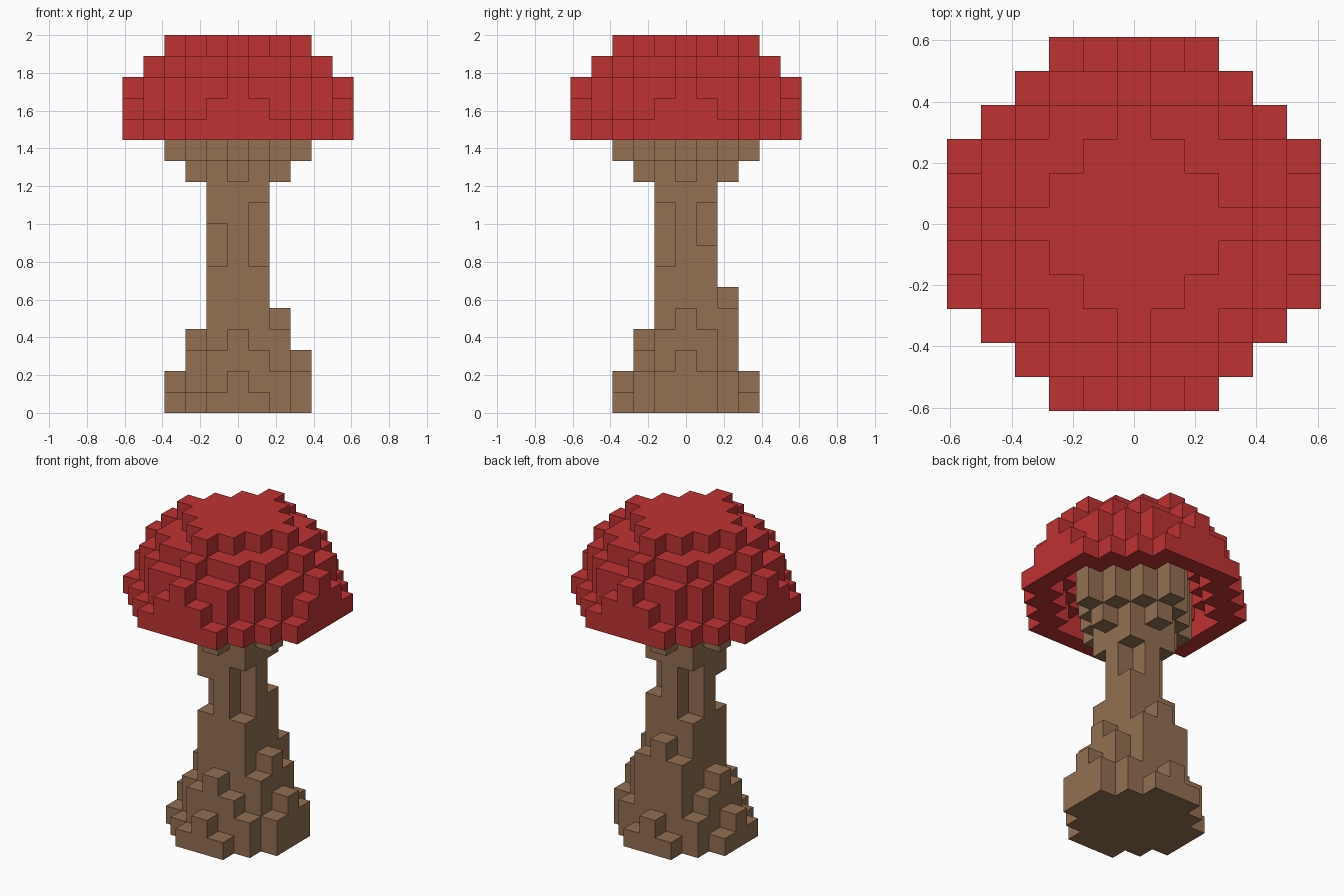
import bpy
import bmesh
from mathutils import Vector

cube = bpy.data.objects.get("Cube")
if cube:
    bpy.data.objects.remove(cube)

UNIT = 2 / 18          # edge of one block
CAP_BASE = 13          # first layer of the cap
CAP_LAYERS = 5
REACH = 7              # diagonal reach of the cap
RADIUS = 5


def make_material(name, colour):
    mat = bpy.data.materials.new(name)
    mat.use_nodes = True
    mat.diffuse_color = (*colour, 1)
    bsdf = mat.node_tree.nodes["Principled BSDF"]
    bsdf.inputs["Base Color"].default_value = (*colour, 1)
    bsdf.inputs["Roughness"].default_value = 0.9
    return mat


def build_blocks(name, cells, mat):
    """Skin a set of blocks with only its exposed square faces."""
    bm = bmesh.new()
    axes = [Vector((1, 0, 0)), Vector((0, 1, 0)), Vector((0, 0, 1))]
    for cell in cells:
        centre = Vector(cell) + axes[2] / 2
        for i in range(3):
            for sign in (-1, 1):
                normal = axes[i] * sign
                if tuple(int(c) for c in Vector(cell) + normal) in cells:
                    continue
                u = axes[(i + 1) % 3] / 2
                v = axes[(i + 2) % 3] / 2 * sign
                mid = centre + normal / 2
                corners = (mid - u - v, mid + u - v, mid + u + v, mid - u + v)
                bm.faces.new([bm.verts.new(p * UNIT) for p in corners])
    bmesh.ops.remove_doubles(bm, verts=bm.verts, dist=UNIT / 100)
    mesh = bpy.data.meshes.new(name)
    bm.to_mesh(mesh)
    bm.free()
    mesh.materials.append(mat)
    obj = bpy.data.objects.new(name, mesh)
    bpy.context.collection.objects.link(obj)
    return obj


def plan(limit, reach):
    """Block positions in a stepped, corner-cut square."""
    span = range(-limit, limit + 1)
    return [(x, y) for x in span for y in span if abs(x) + abs(y) <= reach]


def in_dome(x, y, k):
    """Stepped dome, one block fuller on its diagonal shoulders."""
    if max(x, y) > RADIUS or k >= CAP_LAYERS:
        return False
    shoulder = min(x, y, k) >= 2 and k < CAP_LAYERS - 1
    return x + y + k <= REACH + shoulder


# Cap: hollow dome, keeping blocks that touch the outside by a face or an edge
cap = set()
for k in range(CAP_LAYERS):
    for x, y in plan(RADIUS, REACH + 1):
        a, b = abs(x), abs(y)
        outward = ((a + 1, b + 1, k), (a + 1, b, k + 1), (a, b + 1, k + 1))
        if in_dome(a, b, k) and not all(in_dome(*n) for n in outward):
            cap.add((x, y, CAP_BASE + k))

# Root columns: each side has an inner and outer ridge, one block lower beside it
root = {(1, 1): 8, (-1, 1): 7, (1, -1): 7, (-1, -1): 7,
        (2, 2): 2, (-2, 2): 2, (2, -2): 2, (-2, -2): 1}
sides = [((1, 0), 5, 3), ((-1, 0), 4, 2), ((0, 1), 6, 2), ((0, -1), 4, 2)]
for (dx, dy), inner, outer in sides:
    for dist, height in ((2, inner), (3, outer)):
        for s in (-1, 0, 1):
            root[dx * dist + dy * s, dy * dist + dx * s] = height - abs(s)

# Flare columns hang from the cap down to these layers
flare_bottom = {(1, 1): 10, (0, 2): 11, (0, 3): 12, (1, 2): 12}
flare_special = {(-1, -1): 9}

stem = set()
stem_top = CAP_BASE + CAP_LAYERS - 1
for x, y in plan(3, 4):
    kind = tuple(sorted((abs(x), abs(y))))
    height = root.get((x, y), stem_top)
    bottom = flare_special.get((x, y), flare_bottom.get(kind, stem_top))
    for z in range(stem_top):
        if z < height or z >= bottom:
            stem.add((x, y, z))

build_blocks("cap", cap - stem, make_material("red", (0.52, 0.032, 0.032)))
build_blocks("stem", stem, make_material("brown", (0.29, 0.163, 0.085)))
